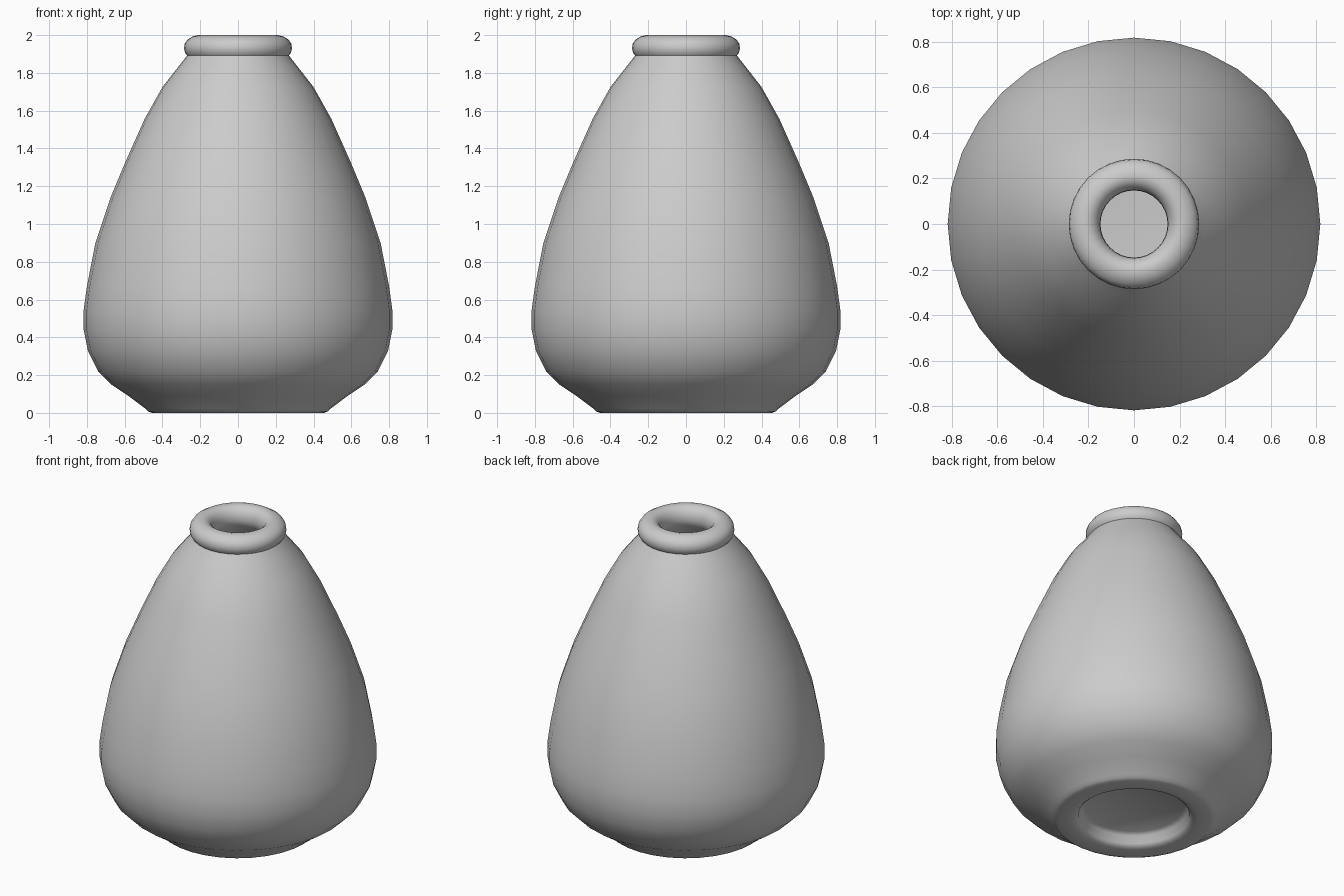
import bpy, bmesh, math

cube = bpy.data.objects.get("Cube")
if cube:
    bpy.data.objects.remove(cube, do_unlink=True)

# Plain grey glaze
glaze = bpy.data.materials.new("grey_glaze")
glaze.use_nodes = True
GREY = (0.6, 0.6, 0.6, 1)
glaze.diffuse_color = GREY
glaze.node_tree.nodes["Principled BSDF"].inputs["Base Color"].default_value = GREY


def lathe(name, profile, segments=32):
    """Turn a (radius, height) profile around the z axis."""
    bm = bmesh.new()
    verts = [bm.verts.new((r, 0, z)) for r, z in profile]
    edges = [bm.edges.new(pair) for pair in zip(verts, verts[1:])]
    bmesh.ops.spin(bm, geom=verts + edges, axis=(0, 0, 1), cent=(0, 0, 0),
                   angle=math.tau, steps=segments)
    bmesh.ops.remove_doubles(bm, verts=bm.verts, dist=0.0005)
    bmesh.ops.recalc_face_normals(bm, faces=bm.faces)
    mesh = bpy.data.meshes.new(name)
    bm.to_mesh(mesh)
    bm.free()
    mesh.materials.append(glaze)
    obj = bpy.data.objects.new(name, mesh)
    bpy.context.collection.objects.link(obj)
    bpy.ops.object.select_all(action="DESELECT")
    obj.select_set(True)
    bpy.context.view_layer.objects.active = obj
    bpy.ops.object.shade_smooth_by_angle(angle=math.radians(50))
    return obj


# Recessed underside and foot ring
foot = [(0, 0.08), (0.29, 0.08), (0.315, 0.065), (0.33, 0.02), (0.35, 0.003),
        (0.38, 0), (0.455, 0), (0.475, 0.008), (0.49, 0.022)]
# Outer wall from foot to neck
wall = [(0.58, 0.09), (0.67, 0.15), (0.74, 0.22), (0.795, 0.33), (0.817, 0.44),
        (0.817, 0.545), (0.8, 0.67), (0.755, 0.9), (0.675, 1.14), (0.6, 1.32),
        (0.495, 1.555), (0.4, 1.725), (0.31, 1.84), (0.275, 1.885)]
# Rounded lip, rolling over into the mouth
lip = [(0.27, 1.892), (0.28, 1.905), (0.286, 1.93), (0.282, 1.955), (0.267, 1.977), (0.24, 1.993),
       (0.21, 2), (0.185, 1.994), (0.162, 1.975), (0.15, 1.945), (0.147, 1.915), (0.155, 1.88)]
# Hollow inside, following the wall down to a flat floor
inside = [(max(r - 0.09, 0.16), z) for r, z in reversed(wall[3:-2])]
inside += [(0.64, 0.24), (0.55, 0.18), (0.44, 0.16), (0, 0.16)]

lathe("vase", foot + wall + lip + inside)
